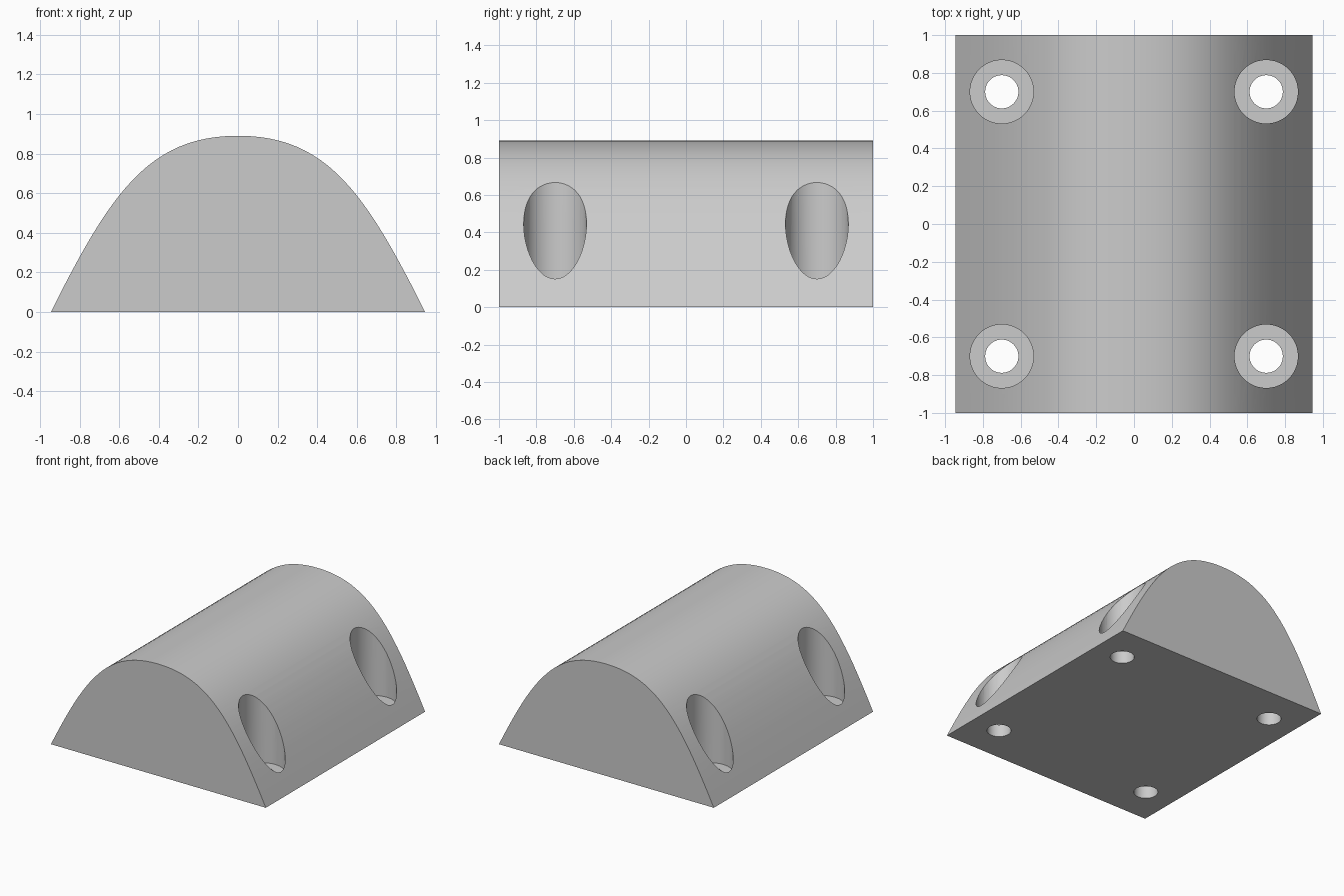
import bpy, bmesh, math
from mathutils import Vector
from mathutils.geometry import interpolate_bezier

cube = bpy.data.objects.get("Cube")
if cube:
    bpy.data.objects.remove(cube, do_unlink=True)

HALF_W, HALF_L, HEIGHT = 0.945, 1.0, 0.89
HOLE_POS = 0.7
BORE_R, HOLE_R, BORE_FLOOR = 0.168, 0.088, 0.10


def add_object(name, bm):
    bmesh.ops.recalc_face_normals(bm, faces=bm.faces[:])
    mesh = bpy.data.meshes.new(name)
    bm.to_mesh(mesh)
    bm.free()
    ob = bpy.data.objects.new(name, mesh)
    bpy.context.collection.objects.link(ob)
    return ob


def loft(bm, rings):
    """Join equal rings of points into a closed solid with capped ends."""
    loops = [[bm.verts.new(p) for p in ring] for ring in rings]
    n = len(loops[0])
    for a, b in zip(loops, loops[1:]):
        for i in range(n):
            j = (i + 1) % n
            bm.faces.new((a[i], a[j], b[j], b[i]))
    bm.faces.new(loops[0])
    bm.faces.new(loops[-1])


grey = bpy.data.materials.new("Plain grey")
grey.use_nodes = True
colour = (0.6, 0.6, 0.6, 1.0)
grey.diffuse_color = colour
grey.node_tree.nodes["Principled BSDF"].inputs["Base Color"].default_value = colour

# Domed bar: half arch curve, mirrored and extruded along y
half = interpolate_bezier(Vector((HALF_W, 0, 0)), Vector((0.645, 0, 0.6)),
                          Vector((0.45, 0, HEIGHT)), Vector((0, 0, HEIGHT)), 25)
profile = [(p.x, p.z) for p in half]
profile += [(-x, z) for x, z in reversed(profile[:-1])]
bm = bmesh.new()
loft(bm, [[(x, y, z) for x, z in profile] for y in (-HALF_L, HALF_L)])
block = add_object("domed_block", bm)
block.data.materials.append(grey)

# Stepped cutters: narrow through hole below, wide counterbore above
steps = [(HOLE_R, -0.2), (HOLE_R, BORE_FLOOR), (BORE_R, BORE_FLOOR), (BORE_R, 1.2)]
SEG = 48
angles = [2 * math.pi * i / SEG for i in range(SEG)]
bm = bmesh.new()
for cx in (-HOLE_POS, HOLE_POS):
    for cy in (-HOLE_POS, HOLE_POS):
        loft(bm, [[(cx + r * math.cos(a), cy + r * math.sin(a), z) for a in angles]
                  for r, z in steps])
cutter = add_object("screw_hole_cutter", bm)
cutter.data.materials.append(grey)
cutter.hide_render = True

# Cut the four screw holes, then discard the cutter
mod = block.modifiers.new("screw_holes", 'BOOLEAN')
mod.operation = 'DIFFERENCE'
mod.solver = 'EXACT'
mod.object = cutter
bpy.ops.object.select_all(action='DESELECT')
block.select_set(True)
bpy.context.view_layer.objects.active = block
bpy.ops.object.modifier_apply(modifier=mod.name)
bpy.data.objects.remove(cutter, do_unlink=True)

# Smooth the dome and bores, keep the rims sharp
bpy.ops.object.shade_smooth_by_angle(angle=math.radians(25))
